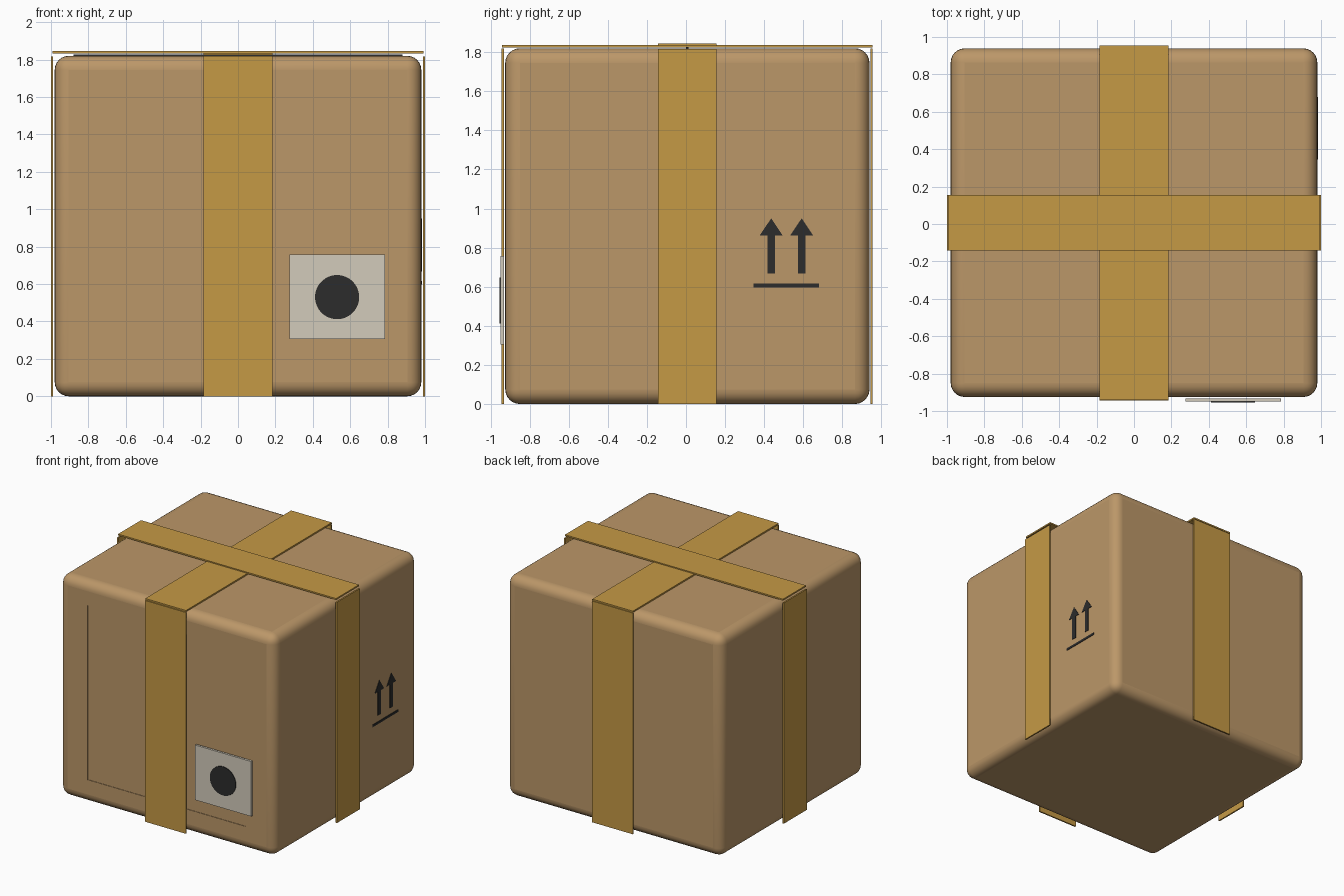
import bpy, bmesh, math
from mathutils import Matrix

if "Cube" in bpy.data.objects:
    bpy.data.objects.remove(bpy.data.objects["Cube"])


def material(name, r, g, b):
    m = bpy.data.materials.new(name)
    m.diffuse_color = (r, g, b, 1)
    m.use_nodes = True
    m.node_tree.nodes["Principled BSDF"].inputs["Base Color"].default_value = m.diffuse_color
    return m


CARD = material("cardboard", 0.50, 0.31, 0.14)
TAPE = material("packing_tape", 0.56, 0.32, 0.06)
PAPER = material("label_paper", 0.65, 0.60, 0.50)
INK = material("ink", 0.025, 0.025, 0.025)
CY = 0.007  # box centre in y


def add(name, bm, mat):
    bmesh.ops.recalc_face_normals(bm, faces=bm.faces)
    me = bpy.data.meshes.new(name)
    bm.to_mesh(me)
    bm.free()
    ob = bpy.data.objects.new(name, me)
    bpy.context.collection.objects.link(ob)
    me.materials.append(mat)
    return ob


def block(name, x, y, z, mat):
    """Box from (min, max) ranges."""
    bm = bmesh.new()
    size = [r[1] - r[0] for r in (x, y, z)]
    mid = [(r[1] + r[0]) / 2 for r in (x, y, z)]
    bmesh.ops.create_cube(bm, size=1, matrix=Matrix.Translation(mid) @ Matrix.Diagonal((*size, 1)))
    return add(name, bm, mat)


# Rounded carton with a shallow recessed panel outline on the front
carton = block("carton", (-0.98, 0.98), (-0.925, 0.939), (0, 1.82), CARD)
bev = carton.modifiers.new("rounding", 'BEVEL')
bev.width, bev.segments = 0.075, 6
cutter = block("panel_cutter", (-0.72, 0.72), (-1.0, -0.921), (0.195, 1.63), CARD)
cutter.hide_render = True
cutter.hide_set(True)
cut = carton.modifiers.new("front_panel", 'BOOLEAN')
cut.operation, cut.object, cut.solver = 'DIFFERENCE', cutter, 'EXACT'
bpy.context.view_layer.objects.active = carton
carton.select_set(True)
bpy.ops.object.shade_smooth_by_angle(angle=math.radians(35))

# Flap seam under the cross tape
block("flap_seam", (-0.88, 0.88), (CY - 0.006, CY + 0.006), (1.815, 1.826), INK)

# Tape bands: down each side, and crossing over the top
W, D = 0.185, 0.149
block("tape_front", (-W, W), (-0.943, -0.931), (0, 1.82), TAPE)
block("tape_back", (-W, W), (0.944, 0.955), (0, 1.82), TAPE)
for side, s in (("left", -1), ("right", 1)):
    block("tape_" + side, sorted((s * 0.988, s * 1.0)), (CY - D, CY + D), (0, 1.816), TAPE)
block("tape_top_long", (-W, W), (-0.941, 0.955), (1.824, 1.836), TAPE)
block("tape_top_cross", (-0.992, 0.992), (CY - D, CY + D), (1.833, 1.845), TAPE)

# Shipping label with a round mark
block("label", (0.275, 0.785), (-0.95, -0.932), (0.305, 0.757), PAPER)
bm = bmesh.new()
bmesh.ops.create_cone(bm, cap_ends=True, segments=48, radius1=0.118, radius2=0.118, depth=0.01,
                      matrix=Matrix.Translation((0.53, -0.95, 0.53)) @ Matrix.Rotation(math.pi / 2, 4, 'X'))
add("label_mark", bm, INK)

# This-way-up symbol printed on the right side
block("symbol_bar", (0.978, 0.984), (0.346, 0.68), (0.597, 0.616), INK)
for i, y in enumerate((0.436, 0.592)):
    outline = [(-0.02, 0.667), (0.02, 0.667), (0.02, 0.862), (0.059, 0.862),
               (0, 0.95), (-0.059, 0.862), (-0.02, 0.862)]
    bm = bmesh.new()
    face = bm.faces.new([bm.verts.new((0.978, y + dy, z)) for dy, z in outline])
    ext = bmesh.ops.extrude_face_region(bm, geom=[face])
    moved = [v for v in ext["geom"] if isinstance(v, bmesh.types.BMVert)]
    bmesh.ops.translate(bm, verts=moved, vec=(0.006, 0, 0))
    add(f"symbol_arrow_{i + 1}", bm, INK)
